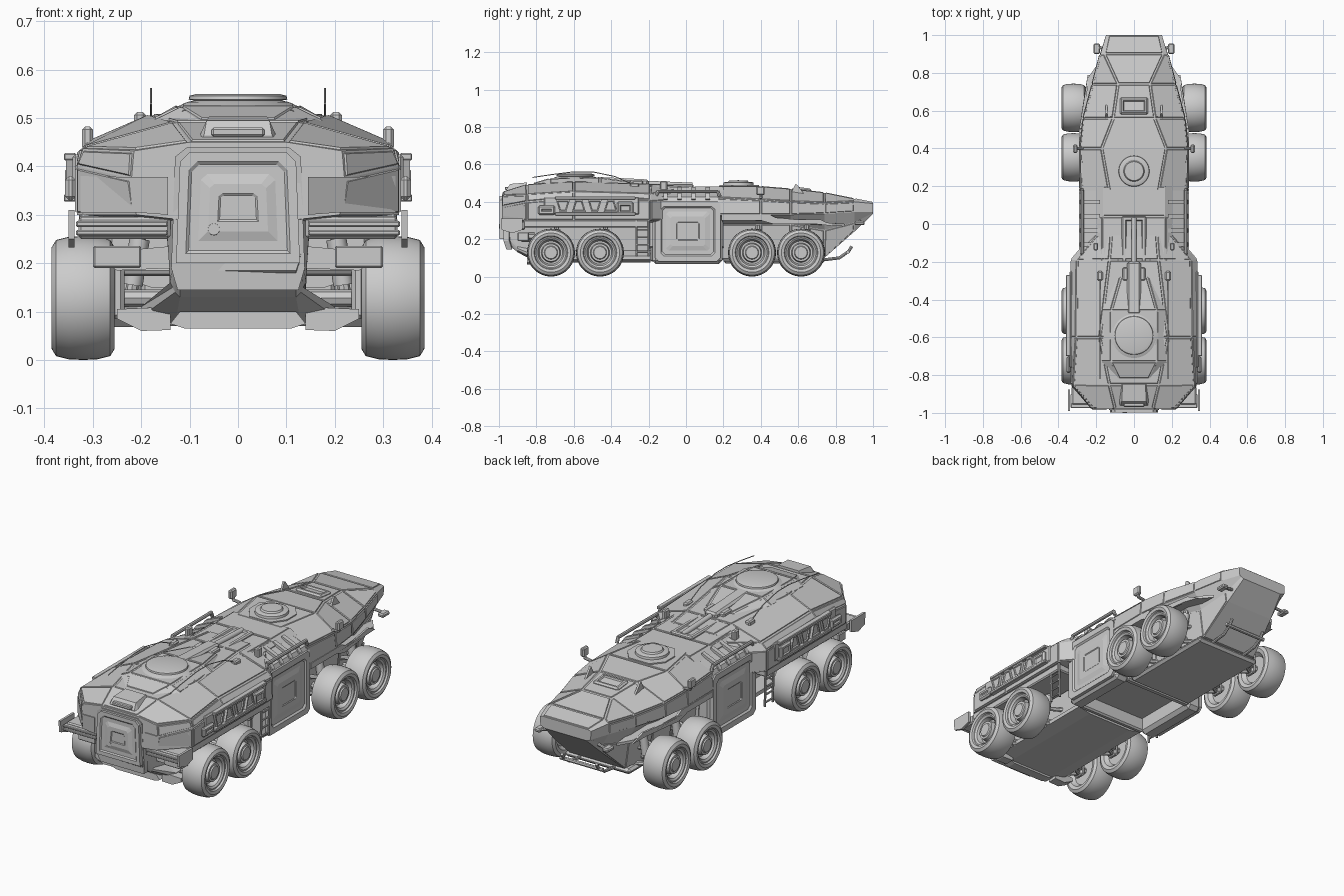
import bpy, bmesh, math
from mathutils import Vector, Matrix

def finish(bm, name, mirror=False, insets=(), direction=None, smooth=False):
    bmesh.ops.recalc_face_normals(bm, faces=bm.faces)
    if direction:  # stepped panels pressed into the face that looks along direction
        d = Vector(direction).normalized()
        f = max((f for f in bm.faces if f.normal.dot(d) > 0.8), key=lambda f: f.calc_area())
        for t, depth in insets:
            n = f.normal.copy()
            f = bmesh.ops.extrude_discrete_faces(bm, faces=[f])['faces'][0]
            lo, hi = ([m(v.co[k] for v in f.verts) for k in range(3)] for m in (min, max))
            for v in f.verts:
                for k in range(3):
                    half, mid = (hi[k] - lo[k]) / 2, (hi[k] + lo[k]) / 2
                    if half > t:
                        v.co[k] = mid + (v.co[k] - mid) * (1 - t / half)
                v.co += n * depth
            f.normal_update()
    me = bpy.data.meshes.new(name)
    bm.to_mesh(me)
    bm.free()
    ob = bpy.data.objects.new(name, me)
    bpy.context.collection.objects.link(ob)
    if smooth:
        bpy.ops.object.select_all(action='DESELECT')
        ob.select_set(True)
        bpy.context.view_layer.objects.active = ob
        bpy.ops.object.shade_smooth_by_angle(angle=math.radians(35))
    if mirror:
        ob.modifiers.new("mirror", 'MIRROR')
    return ob

def loft(name, secs, panel=True):
    """Skin mirrored half profiles (x, z) placed along y."""
    bm = bmesh.new()
    rings = []
    for y, half in secs:
        ring = list(half) + [(-x, z) for x, z in reversed(half)]
        rings.append([bm.verts.new((x, y, z)) for x, z in ring])
    n = len(rings[0])
    for a, b in zip(rings, rings[1:]):
        for i in range(n):
            bm.faces.new((a[i], a[(i + 1) % n], b[(i + 1) % n], b[i]))
    bm.faces.new(rings[0])
    bm.faces.new(rings[-1])
    bmesh.ops.recalc_face_normals(bm, faces=bm.faces)
    if panel:  # raised armour panels
        fs = [f for f in bm.faces if len(f.verts) == 4 and f.calc_area() > 0.008 and f.normal.z > -0.3]
        bmesh.ops.inset_individual(bm, faces=fs, thickness=0.007, depth=0)
        bmesh.ops.inset_individual(bm, faces=fs, thickness=0.003, depth=0.004)
    return finish(bm, name)

def box(name, lo, hi, bevel=0.004, mirror=True, insets=(), direction=None, tilt=0):
    bm = bmesh.new()
    bmesh.ops.create_cube(bm, size=1)
    lo, hi = Vector(lo), Vector(hi)
    for v in bm.verts:
        v.co = Vector([c * s for c, s in zip(v.co, hi - lo)])
    if bevel:
        bmesh.ops.bevel(bm, geom=bm.edges[:], offset=bevel, segments=1, affect='EDGES')
    bmesh.ops.transform(bm, verts=bm.verts, matrix=Matrix.Translation((lo + hi) / 2) @ Matrix.Rotation(tilt, 4, 'X'))
    return finish(bm, name, mirror, insets, direction)

def plate(name, pts, vec, mirror=True, insets=()):
    """Polygon outline extruded along vec."""
    bm = bmesh.new()
    a = [bm.verts.new(p) for p in pts]
    b = [bm.verts.new(Vector(p) + Vector(vec)) for p in pts]
    bm.faces.new(a)
    bm.faces.new(b)
    for i in range(len(a)):
        j = (i + 1) % len(a)
        bm.faces.new((a[i], a[j], b[j], b[i]))
    return finish(bm, name, mirror, insets, vec if insets else None)

def lathe(name, prof, loc, axis='Z', n=40, mirror=False):
    bm = bmesh.new()
    rings = []
    for h, r in prof:
        ring = []
        for i in range(n):
            c, s = r * math.cos(math.tau * i / n), r * math.sin(math.tau * i / n)
            co = {'X': (h, c, s), 'Y': (c, h, s), 'Z': (c, s, h)}[axis]
            ring.append(bm.verts.new(Vector(co) + Vector(loc)))
        rings.append(ring)
    for a, b in zip(rings, rings[1:]):
        for i in range(n):
            bm.faces.new((a[i], a[(i + 1) % n], b[(i + 1) % n], b[i]))
    bmesh.ops.remove_doubles(bm, verts=bm.verts, dist=1e-5)
    return finish(bm, name, mirror, smooth=True)

def tube(name, pts, r, mirror=True, n=8):
    bm = bmesh.new()
    for p, q in zip(pts, pts[1:]):
        p, q = Vector(p), Vector(q)
        m = Matrix.Translation((p + q) / 2) @ (q - p).to_track_quat('Z', 'Y').to_matrix().to_4x4()
        bmesh.ops.create_cone(bm, cap_ends=True, segments=n, radius1=r, radius2=r, depth=(q - p).length + r * 0.5, matrix=m)
    return finish(bm, name, mirror, smooth=True)

# Hulls
loft("front_hull", [
    (-0.98, [(.10, .45), (.215, .432), (.22, .375), (.21, .30), (.12, .29)]),
    (-0.85, [(.13, .49), (.32, .437), (.333, .40), (.333, .30), (.15, .28)]),
    (-0.60, [(.18, .505), (.305, .452), (.333, .42), (.333, .30), (.15, .28)]),
    (-0.19, [(.13, .492), (.30, .44), (.333, .41), (.333, .30), (.15, .28)]),
    (-0.06, [(.12, .484), (.20, .46), (.22, .42), (.22, .30), (.15, .28)])])
loft("middle_hull", [
    (y, [(.165, z), (.20, .455), (.225, .40), (.21, .16), (.18, .15)]) for y, z in ((-.2, .482), (.04, .478), (.2, .478))])
loft("rear_hull", [
    (0.17, [(.13, .48), (.275, .42), (.286, .33), (.20, .28), (.18, .09)]),
    (0.40, [(.17, .48), (.28, .41), (.288, .33), (.20, .28), (.18, .085)]),
    (0.56, [(.11, .467), (.265, .40), (.27, .33), (.20, .28), (.18, .085)]),
    (0.74, [(.085, .447), (.218, .393), (.222, .335), (.18, .25), (.16, .10)]),
    (0.90, [(.155, .415), (.178, .40), (.18, .345), (.15, .29), (.14, .24)]),
    (1.00, [(.135, .395), (.148, .39), (.146, .345), (.135, .34), (.12, .335)])])
loft("front_lower_hull", [
    (-0.97, [(.13, .31), (.13, .25), (.13, .22), (.125, .20), (.12, .185)]),
    (-0.90, [(.15, .31), (.14, .16), (.135, .15), (.13, .14), (.12, .13)]),
    (-0.80, [(.15, .31), (.14, .14), (.20, .11), (.20, .09), (.13, .075)]),
    (-0.19, [(.15, .31), (.14, .14), (.20, .11), (.20, .09), (.13, .075)])], False)
box("rear_belly_plate", (-.19, .2, .07), (.19, .74, .1), .012, False)
plate("front_skid_bar", [(-.14, -.85, .075), (-.11, -.85, .065), (.11, -.85, .065), (.14, -.85, .075), (.12, -.85, .1), (-.12, -.85, .1)], (0, .05, 0), False)
plate("skid_bracket", [(.14, -.83, .062), (.20, -.83, .06), (.25, -.83, .085), (.25, -.83, .105), (.14, -.83, .11)], (0, .05, 0))

# Front hatch door with pressed panel, and surround
plate("front_door_frame", [(-.13, -.955, .42), (-.105, -.955, .44), (.105, -.955, .44), (.13, -.955, .42),
      (.138, -.945, .19), (.125, -.93, .145), (-.125, -.93, .145), (-.138, -.945, .19)], (0, -.03, 0), False)
plate("front_door", [(-.12, -.975, .41), (-.10, -.975, .43), (.10, -.975, .43), (.12, -.975, .41),
      (.128, -.975, .2), (-.128, -.975, .2)], (0, -.022, 0), False, [(.02, 0), (.006, -.005), (.02, 0), (.02, .006), (.02, 0), (.004, -.003)])
lathe("door_lock", [(-1.0, 0), (-1.0, .012), (-.98, .014)], (-.05, 0, .27), 'Y', 16)
plate("front_window", [(.145, -.985, .378), (.218, -.985, .378), (.325, -.865, .38), (.325, -.865, .305), (.212, -.985, .305), (.145, -.985, .3)],
      (0, .04, 0))
loft("hood_light_box", [(-.96, [(.07, .465), (.08, .45)]), (-.94, [(.065, .495), (.085, .45)]),
                        (-.85, [(.06, .503), (.08, .46)])], False)
box("hood_lamp", (-.055, -.968, .462), (.055, -.945, .48), .004, False)
for z in (.257, .275):
    box("headlight_bar", (.145, -.975, z), (.335, -.9, z + .012), .003)
box("headlight_core", (.14, -.955, .25), (.33, -.86, .295), .006)
plate("headlight_end_plate", [(.338, -.99, .31), (.338, -.875, .31), (.338, -.875, .25), (.338, -.93, .232), (.338, -.985, .25)], (.012, 0, 0))
box("front_arch_block", (.20, -.9, .19), (.30, -.84, .236), .004)
plate("arch_bracket", [(.13, -.88, .19), (.25, -.88, .185), (.28, -.88, .205), (.25, -.88, .225), (.13, -.88, .236)], (0, .07, 0))

# Skirts, side rack and ladder of the front hull
box("front_skirt", (.15, -.87, .262), (.328, -.2, .302), .006)
box("rack_back", (.325, -.76, .33), (.342, -.25, .425), .006)
for z in (.335, .42):
    box("rack_rail", (.335, -.70, z - .008), (.36, -.27, z + .008), .003)
for i in range(4):
    y, w = -.695 + i * .085, (.075, .035) if i % 2 else (.035, .075)
    plate("rack_window", [(.335, y + .037 - w[0] / 2, .345), (.335, y + .037 + w[0] / 2, .345),
          (.335, y + .037 + w[1] / 2, .412), (.335, y + .037 - w[1] / 2, .412)], (.02, 0, 0), True, [(.008, 0), (.003, -.006)])
box("rack_box_front", (.335, -.79, .33), (.357, -.70, .38), .008, insets=[(.01, 0), (.004, -.006)], direction=(1, 0, 0))
box("rack_box_back", (.335, -.37, .33), (.357, -.28, .40), .008, insets=[(.01, 0), (.004, -.006)], direction=(1, 0, 0))
for y in (-.265, -.2):
    tube("ladder_rail", [(.318, y, .11), (.325, y, .39)], .006)
for i in range(7):
    tube("ladder_rung", [(.32, -.265, .13 + i * .04), (.32, -.2, .13 + i * .04)], .005)

# Side doors and their sloping roofs with ribs
box("side_door_pod", (.19, -.18, .068), (.278, .195, .41), .018)
plate("side_door", [(.27, -.165, .10), (.27, -.145, .08), (.27, .165, .08), (.27, .185, .10), (.27, .185, .385), (.27, .165, .405),
      (.27, -.145, .405), (.27, -.165, .385)], (.02, 0, 0), True, [(.03, 0), (.008, -.008), (.02, 0), (.025, .006), (.03, 0), (.004, -.003)])
box("pod_cross_frame_front", (-.2, -.19, .08), (.2, -.16, .2), .008, False)
box("pod_cross_frame_back", (-.2, .16, .08), (.2, .195, .2), .008, False)
plate("pod_roof", [(.16, -.16, .472), (.27, -.16, .425), (.285, -.16, .395), (.18, -.16, .395)], (0, .35, 0))
for i in range(4):
    y = -.12 + i * .075
    plate("roof_rib", [(.18, y, .46), (.18, y, .478), (.265, y, .442), (.285, y, .415), (.27, y, .405)], (0, .022, 0))
tube("roof_rail", [(.275, -.16, .43), (.275, -.15, .455), (.275, .17, .455), (.275, .18, .43)], .009)

# Turret and gun channel
loft("turret_base", [
    (-.82, [(.08, .495), (.11, .48)]), (-.73, [(.12, .522), (.175, .495)]),
    (-.46, [(.12, .526), (.175, .495)]), (-.28, [(.07, .502), (.10, .48)])])
lathe("turret_dome", [(.50, .14), (.52, .133), (.533, .105), (.536, .09), (.538, .102), (.546, .1), (.55, .085), (.55, 0)], (0, -.59, 0), n=48)
box("gun_channel", (-.065, -.22, .475), (.065, .04, .495), .006, False, [(.014, 0), (.004, -.008)], (0, 0, 1))
box("gun_body", (-.036, -.48, .49), (.036, -.2, .526), .01, False, tilt=-.05)
tube("gun_barrel", [(0, -.3, .502), (0, .03, .488)], .014, False, 12)
for y in (-.42, -.3):
    box("gun_clamp", (.03, y, .49), (.06, y + .07, .515), .006)
for x, y0, y1, z in ((.085, -.38, -.12, .49), (.11, -.75, -.5, .51)):
    tube("roof_conduit", [(x, y0, z), (x, y1, z - .005)], .007)

# Rear hatch and roof fittings
plate("hatch_base", [(-.06, .18, .475), (.06, .18, .475), (.11, .25, .475), (.11, .33, .475), (.06, .39, .475), (-.06, .39, .475),
      (-.11, .33, .475), (-.11, .25, .475)], (0, 0, .015), False)
lathe("rear_hatch", [(.48, .083), (.502, .08), (.506, .07), (.506, .055), (.514, .05), (.515, 0)], (0, .28, 0))
box("roof_intake", (-.075, .58, .455), (.075, .67, .475), .008, False, [(.01, 0), (.004, -.008)], (0, 0, 1), tilt=-.1)
plate("roof_fin", [(.14, .56, .445), (.14, .585, .495), (.14, .595, .49), (.14, .64, .43)], (.01, 0, 0))
box("periscope", (.30, .375, .435), (.322, .42, .482), .006)
tube("periscope_arm", [(.27, .4, .42), (.305, .4, .425), (.31, .4, .45)], .008)
box("roof_sensor", (.19, -.14, .46), (.215, -.1, .512), .006)
tube("antenna", [(.18, -.28, .49), (.18, -.38, .535), (.18, -.5, .56), (.18, -.6, .56), (.18, -.72, .545), (.18, -.82, .53)], .0025, n=6)
box("antenna_foot", (.165, -.3, .47), (.195, -.25, .5), .006)

# Rear fenders, nose pods, bumper
plate("rear_fender", [(.17, .19, .31), (.286, .19, .31), (.286, .5, .30), (.24, .78, .272), (.19, .85, .268)], (0, 0, .014))
plate("fender_lip", [(.28, .19, .33), (.28, .45, .33), (.28, .5, .305), (.245, .72, .305), (.235, .79, .27),
      (.25, .7, .28), (.28, .47, .28), (.28, .4, .30), (.28, .19, .30)], (.01, 0, 0))
tube("pod_arm", [(.14, .93, .295), (.20, .935, .285)], .008)
box("nose_pod", (.18, .9, .275), (.215, .955, .296), .006)
tube("rear_bumper", [(.1, .74, .09), (.1, .82, .10), (.1, .87, .135), (.1, .885, .16)], .008)
tube("rear_bumper_cross", [(-.12, .865, .13), (.12, .865, .13)], .01, False)
box("nose_grille", (-.1, .82, .2), (.1, .86, .23), .006, False, tilt=.75)

# Wheels and suspension
tire = [(-.04, 0), (-.04, .07), (-.06, .086), (-.065, .105), (-.056, .12), (-.03, .1265), (0, .128), (.03, .1265), (.056, .12),
        (.065, .105), (.061, .09), (.052, .086), (.052, .08), (.045, .07), (.02, .062), (.02, .052), (.046, .047), (.046, .036), (.052, .032), (.052, 0)]
for wy in (-.722, -.46, .353, .615):
    lathe("wheel", tire, (.32, wy, .128), 'X', 48, True)
    tube("axle", [(.12, wy, .128), (.285, wy, .128)], .018)
    box("knuckle", (.235, wy - .03, .085), (.262, wy + .03, .2), .008)
    for z in (.1, .185):
        tube("suspension_arm", [(.13, wy - .07, z), (.245, wy, z), (.13, wy + .07, z)], .011)
    tube("shock", [(.225, wy + .03, .11), (.20, wy + .03, .27)], .013)
    tube("shock_spring", [(.217, wy + .03, .16), (.204, wy + .03, .245)], .021, n=12)
